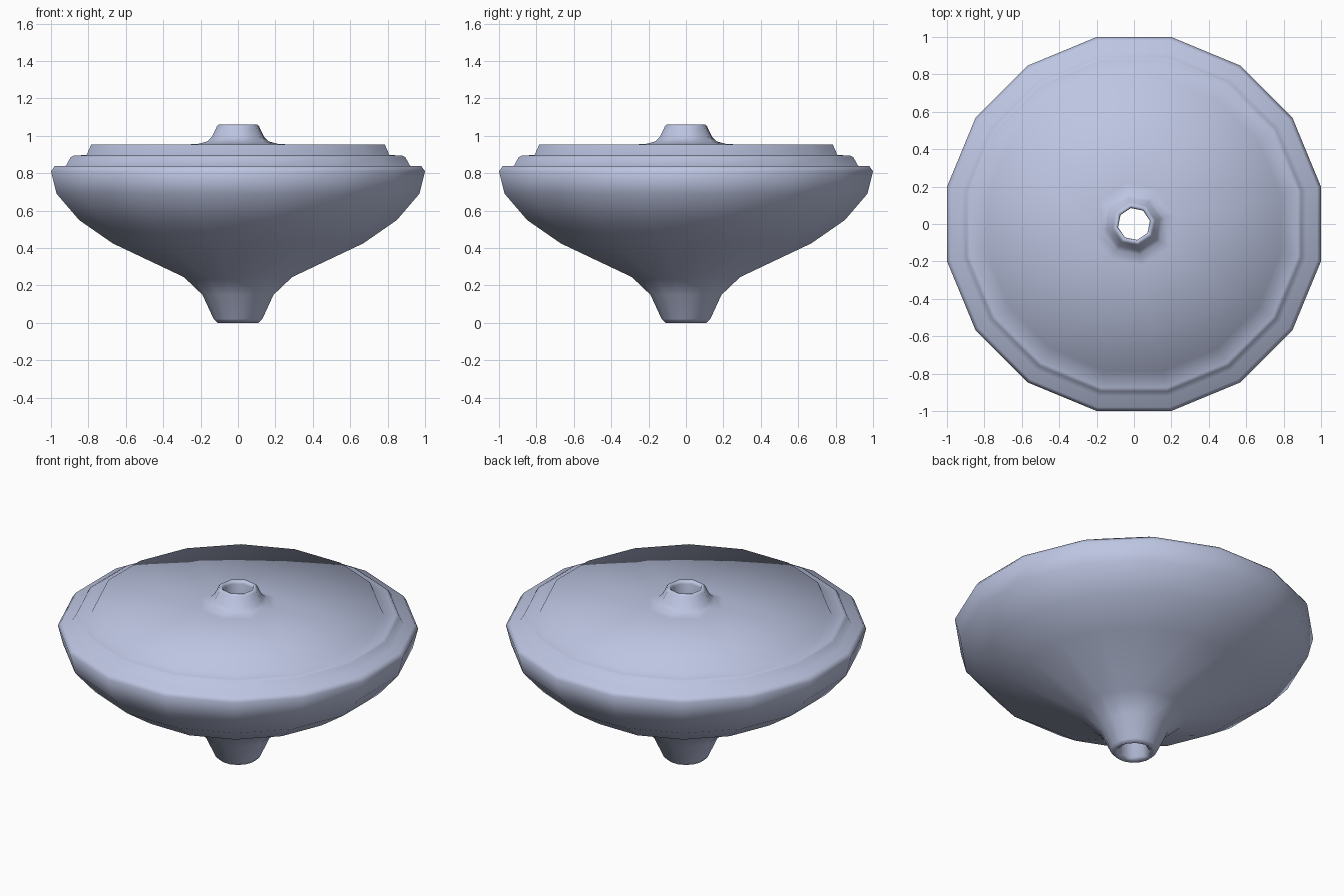
import bpy
import bmesh
from math import cos, sin, pi

cube = bpy.data.objects.get("Cube")
if cube:
    bpy.data.objects.remove(cube, do_unlink=True)

# Single painted colour
mat = bpy.data.materials.new("pale blue grey")
colour = (0.51, 0.56, 0.76, 1)
mat.diffuse_color = colour
mat.use_nodes = True
mat.node_tree.nodes["Principled BSDF"].inputs["Base Color"].default_value = colour

SIDES = 16
HALF = pi / SIDES

# (half width, height) going up the outside of the bowl and its stepped lid
BODY = [(0.11, 0), (0.13, 0.02), (0.19, 0.15), (0.29, 0.245), (0.67, 0.425),
        (0.85, 0.55), (0.97, 0.69), (1, 0.81), (0.98, 0.838), (0.92, 0.84),
        (0.895, 0.885), (0.875, 0.895), (0.81, 0.897), (0.785, 0.953)]
# Eight-sided collar on the lid, then down the central bore
COLLAR = [(0.22, 0.955), (0.165, 0.97), (0.14, 0.993), (0.113, 1.05),
          (0.103, 1.06), (0.09, 1.058), (0.085, 1.04), (0.085, 0.02)]


def ring(bm, width, z, step):
    """Ring of corners; a step of two merges neighbours into an octagon."""
    r = width / cos(HALF)
    verts = [bm.verts.new((r * cos(HALF * (2 * i + 1)), r * sin(HALF * (2 * i + 1)), z))
             for i in range(0, SIDES, step)]
    return [verts[((i + step - 1) // step) % len(verts)] for i in range(SIDES)]


# Lathe the closed profile
bm = bmesh.new()
rings = [ring(bm, w, z, 1) for w, z in BODY] + [ring(bm, w, z, 2) for w, z in COLLAR]
for a, b in zip(rings, rings[1:] + rings[:1]):
    for i in range(SIDES):
        j = (i + 1) % SIDES
        corners = list(dict.fromkeys((a[i], a[j], b[j], b[i])))
        if len(corners) > 2:
            bm.faces.new(corners)
bmesh.ops.recalc_face_normals(bm, faces=bm.faces)
for f in bm.faces:
    f.smooth = True

mesh = bpy.data.meshes.new("spinning_body")
bm.to_mesh(mesh)
bm.free()
mesh.materials.append(mat)
body = bpy.data.objects.new("spinning_body", mesh)
bpy.context.collection.objects.link(body)
